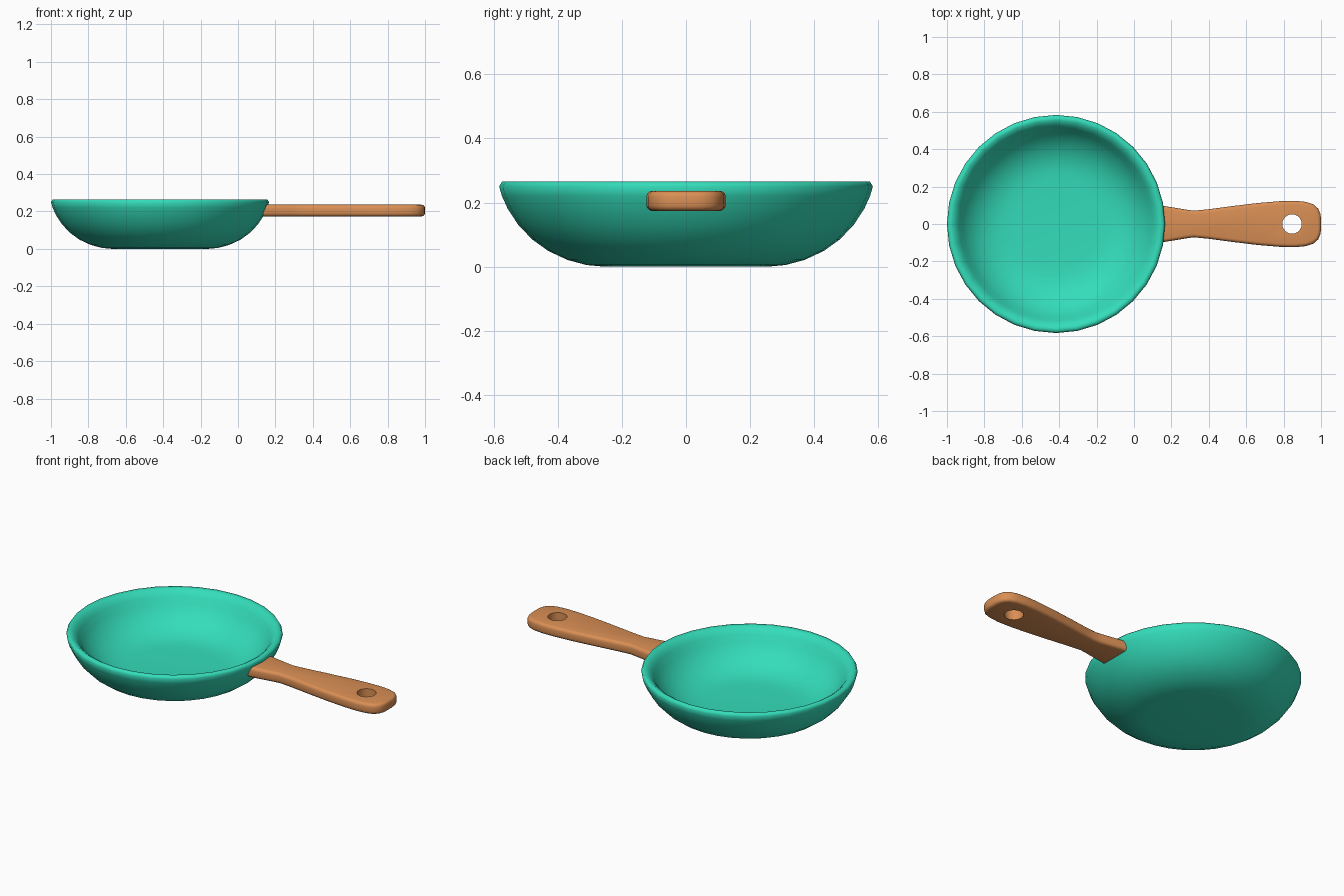
import bpy, bmesh, math

if "Cube" in bpy.data.objects:
    bpy.data.objects.remove(bpy.data.objects["Cube"])


def material(name, rgb):
    m = bpy.data.materials.new(name)
    m.diffuse_color = (*rgb, 1)
    m.use_nodes = True
    m.node_tree.nodes["Principled BSDF"].inputs["Base Color"].default_value = m.diffuse_color
    return m


def make_object(name, bm, mat=None):
    bmesh.ops.recalc_face_normals(bm, faces=bm.faces)
    me = bpy.data.meshes.new(name)
    bm.to_mesh(me)
    bm.free()
    ob = bpy.data.objects.new(name, me)
    bpy.context.collection.objects.link(ob)
    if mat:
        me.materials.append(mat)
    return ob


def smooth(ob, angle):
    bpy.ops.object.select_all(action='DESELECT')
    ob.select_set(True)
    bpy.context.view_layer.objects.active = ob
    bpy.ops.object.shade_smooth_by_angle(angle=math.radians(angle))


teal = material("teal enamel", (0.034, 0.72, 0.49))
wood = material("warm wood", (0.70, 0.275, 0.09))

# Pan bowl: closed wall profile (radius, height) spun around its axis
CX, SIDES = -0.417, 32
profile = [(0, 0), (0.255, 0), (0.31, 0.005), (0.37, 0.021), (0.43, 0.049),
           (0.48, 0.085), (0.523, 0.13), (0.556, 0.18), (0.574, 0.22),
           (0.583, 0.25), (0.574, 0.265),
           (0.555, 0.263), (0.535, 0.25), (0.518, 0.228), (0.497, 0.19),
           (0.469, 0.155), (0.433, 0.121), (0.39, 0.094), (0.34, 0.074),
           (0.29, 0.064), (0.23, 0.06), (0, 0.06)]
bm = bmesh.new()
verts = [bm.verts.new((CX + r, 0, z)) for r, z in profile]
edges = [bm.edges.new(p) for p in zip(verts, verts[1:])]
bmesh.ops.spin(bm, geom=verts + edges, cent=(CX, 0, 0), axis=(0, 0, 1),
               angle=math.tau, steps=SIDES, use_duplicate=False)
bmesh.ops.remove_doubles(bm, verts=bm.verts, dist=1e-4)
bowl = make_object("pan_bowl", bm, teal)
smooth(bowl, 80)

# Handle: mirrored outline (x, half width), extruded and rounded
half = [(0.135, 0.1), (0.2, 0.09), (0.285, 0.076), (0.32, 0.071), (0.4, 0.079),
        (0.52, 0.095), (0.66, 0.112), (0.78, 0.122), (0.86, 0.124), (0.92, 0.118),
        (0.96, 0.105), (0.985, 0.082), (0.997, 0.052), (1.0, 0.025)]
outline = half + [(x, -y) for x, y in reversed(half)]
bm = bmesh.new()
base = bm.faces.new([bm.verts.new((x, y, 0.174)) for x, y in outline])
ext = bmesh.ops.extrude_face_region(bm, geom=[base])
bmesh.ops.translate(bm, vec=(0, 0, 0.062),
                    verts=[v for v in ext["geom"] if isinstance(v, bmesh.types.BMVert)])
bmesh.ops.recalc_face_normals(bm, faces=bm.faces)
rims = [e for e in bm.edges if abs(e.verts[0].co.z - e.verts[1].co.z) < 1e-5
        and max(v.co.x for v in e.verts) > 0.14]
bmesh.ops.bevel(bm, geom=rims, offset=0.018, segments=3, profile=0.5, affect='EDGES')
handle = make_object("handle", bm, wood)

# Hanging hole cut through the handle
bm = bmesh.new()
bmesh.ops.create_cone(bm, cap_ends=True, segments=24, radius1=0.052, radius2=0.052, depth=0.3)
bmesh.ops.translate(bm, verts=bm.verts, vec=(0.845, 0, 0.2))
cutter = make_object("hole_cutter", bm, wood)
cutter.hide_render = True
mod = handle.modifiers.new("hanging_hole", 'BOOLEAN')
mod.operation, mod.solver, mod.object = 'DIFFERENCE', 'EXACT', cutter
bpy.context.view_layer.objects.active = handle
bpy.ops.object.modifier_apply(modifier=mod.name)
bpy.data.objects.remove(cutter)
smooth(handle, 40)
